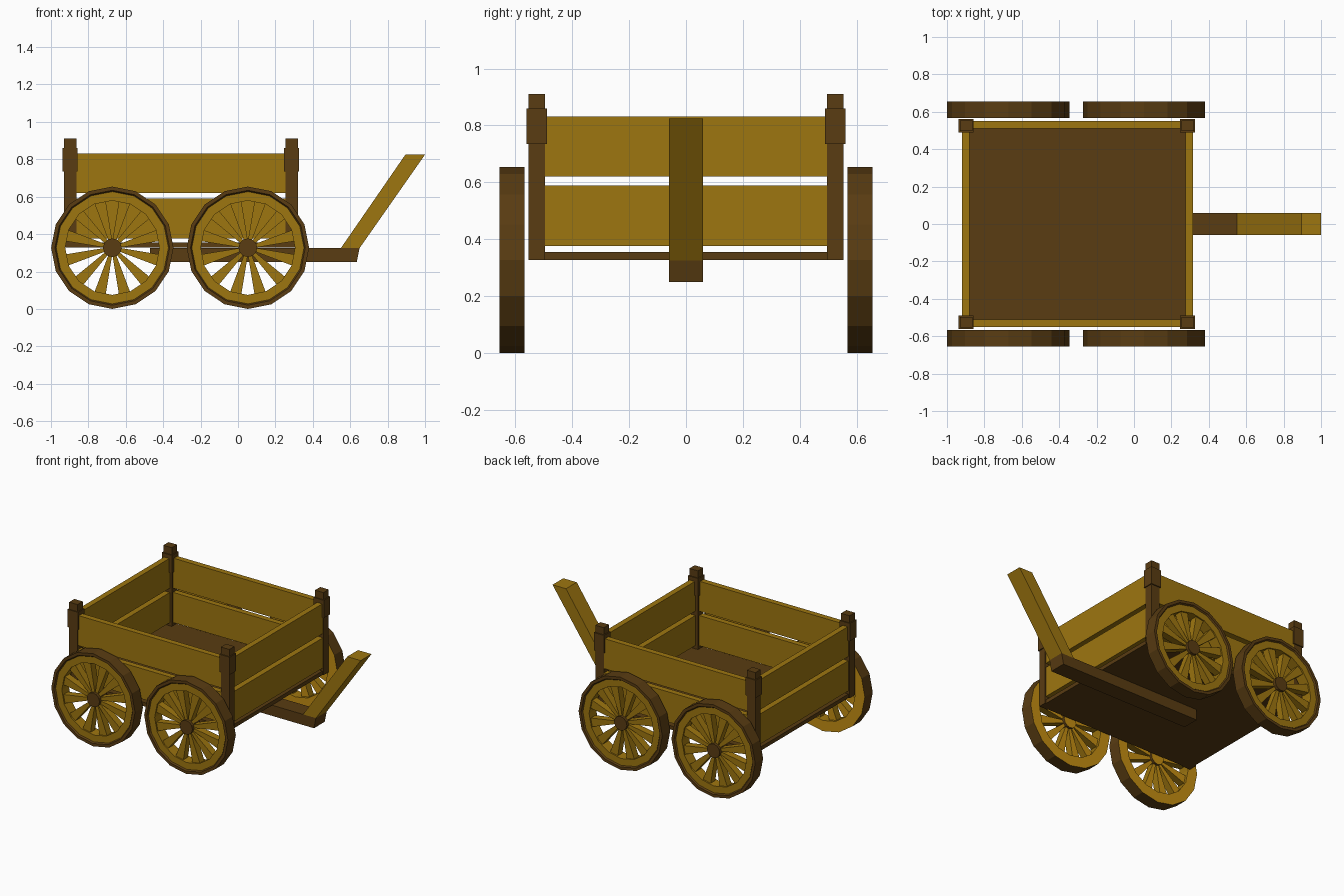
import bpy, bmesh
from math import sin, cos, pi

if "Cube" in bpy.data.objects:
    bpy.data.objects.remove(bpy.data.objects["Cube"])

def material(name, rgb):
    m = bpy.data.materials.new(name)
    m.diffuse_color = (*rgb, 1)
    m.use_nodes = True
    m.node_tree.nodes["Principled BSDF"].inputs["Base Color"].default_value = m.diffuse_color
    return m

DARK = material("dark_wood", (0.10, 0.045, 0.006))
LIGHT = material("light_wood", (0.34, 0.18, 0.005))
ORANGE = material("inner_wheel_wood", (0.55, 0.27, 0.006))

def finish(name, bm, mats):
    bmesh.ops.recalc_face_normals(bm, faces=bm.faces)
    me = bpy.data.meshes.new(name)
    bm.to_mesh(me)
    bm.free()
    for m in mats:
        me.materials.append(m)
    ob = bpy.data.objects.new(name, me)
    bpy.context.collection.objects.link(ob)
    return ob

def box(name, x, y, z, mat):
    bm = bmesh.new()
    bmesh.ops.create_cube(bm, size=1)
    for v in bm.verts:
        for i, (a, b) in enumerate((x, y, z)):
            v.co[i] = a if v.co[i] < 0 else b
    return finish(name, bm, [mat])

def prism(bm, pts, mat=0):
    """Join two matching point loops into a closed solid."""
    a, b = ([bm.verts.new(p) for p in loop] for loop in pts)
    n = len(a)
    faces = [bm.faces.new(a), bm.faces.new(b[::-1])]
    faces += [bm.faces.new((a[i], b[i], b[(i + 1) % n], a[(i + 1) % n])) for i in range(n)]
    for f in faces:
        f.material_index = mat

def extrude_y(name, profile, half, mat):
    bm = bmesh.new()
    prism(bm, [[(x, y, z) for x, z in profile] for y in (-half, half)])
    return finish(name, bm, [mat])

def wheel(name, cx, side, cz=0.327, sides=16, spokes=12):
    bm = bmesh.new()
    pt = lambda r, a, y: (cx + r * cos(a), side * y, cz + r * sin(a))
    # rim cross-section swept round the hub
    prof = [(.327, .567), (.327, .655), (.307, .655), (.300, .645), (.252, .645), (.252, .567)]
    mats = [0, 0, 0, 1, 1, 2]
    rings = [[bm.verts.new(pt(r, 2 * pi * i / sides, y)) for r, y in prof] for i in range(sides)]
    for i in range(sides):
        p, q = rings[i], rings[(i + 1) % sides]
        for j in range(6):
            k = (j + 1) % 6
            bm.faces.new((p[j], p[k], q[k], q[j])).material_index = mats[j]
    # spokes widening towards the rim
    for i in range(spokes):
        a = 2 * pi * (i + .5) / spokes
        corners = [(.035, a - .26), (.26, a - .12), (.26, a + .12), (.035, a + .26)]
        prism(bm, [[pt(r, t, y) for r, t in corners] for y in (.585, .635)], 1)
    # hub
    ring = [2 * pi * i / 12 for i in range(12)]
    prism(bm, [[pt(.05, t, y) for t in ring] for y in (.567, .655)], 0)
    # inward faces show the brighter wood
    bmesh.ops.recalc_face_normals(bm, faces=bm.faces)
    for f in bm.faces:
        if f.normal.y * side < -.9:
            f.material_index = 2
    return finish(name, bm, [DARK, LIGHT, ORANGE])

# floor
box("floor", (-.92, .312), (-.548, .548), (.328, .355), DARK)

# side and end planks, two rows each
for row, z in (("lower", (.377, .59)), ("upper", (.62, .832))):
    for s, n in ((-1, "front"), (1, "back")):
        y = sorted((s * .51, s * .55))
        box(f"{row}_{n}_plank", (-.88, .275), y, z, LIGHT)
    for x, n in (((-.92, -.88), "left"), ((.275, .315), "right")):
        box(f"{row}_{n}_plank", x, (-.51, .51), z, LIGHT)

# corner posts with collars, and wheels
for s, n in ((-1, "front"), (1, "back")):
    for cx, e in ((-.897, "left"), (.287, "right")):
        y = s * .525
        box(f"{n}_{e}_post", (cx - .033, cx + .033), (y - .029, y + .029), (.328, .91), DARK)
        box(f"{n}_{e}_collar", (cx - .04, cx + .04), (y - .036, y + .036), (.735, .86), DARK)
    for cx, e in ((-.672, "left"), (.053, "right")):
        wheel(f"{n}_{e}_wheel", cx, s)

# tongue under the floor and raised pull handle
extrude_y("tongue", [(-.47, .25), (.635, .25), (.65, .325), (-.47, .325)], .06, DARK)
extrude_y("pull_handle", [(.55, .325), (.65, .325), (1.0, .825), (.895, .825)], .06, LIGHT)
